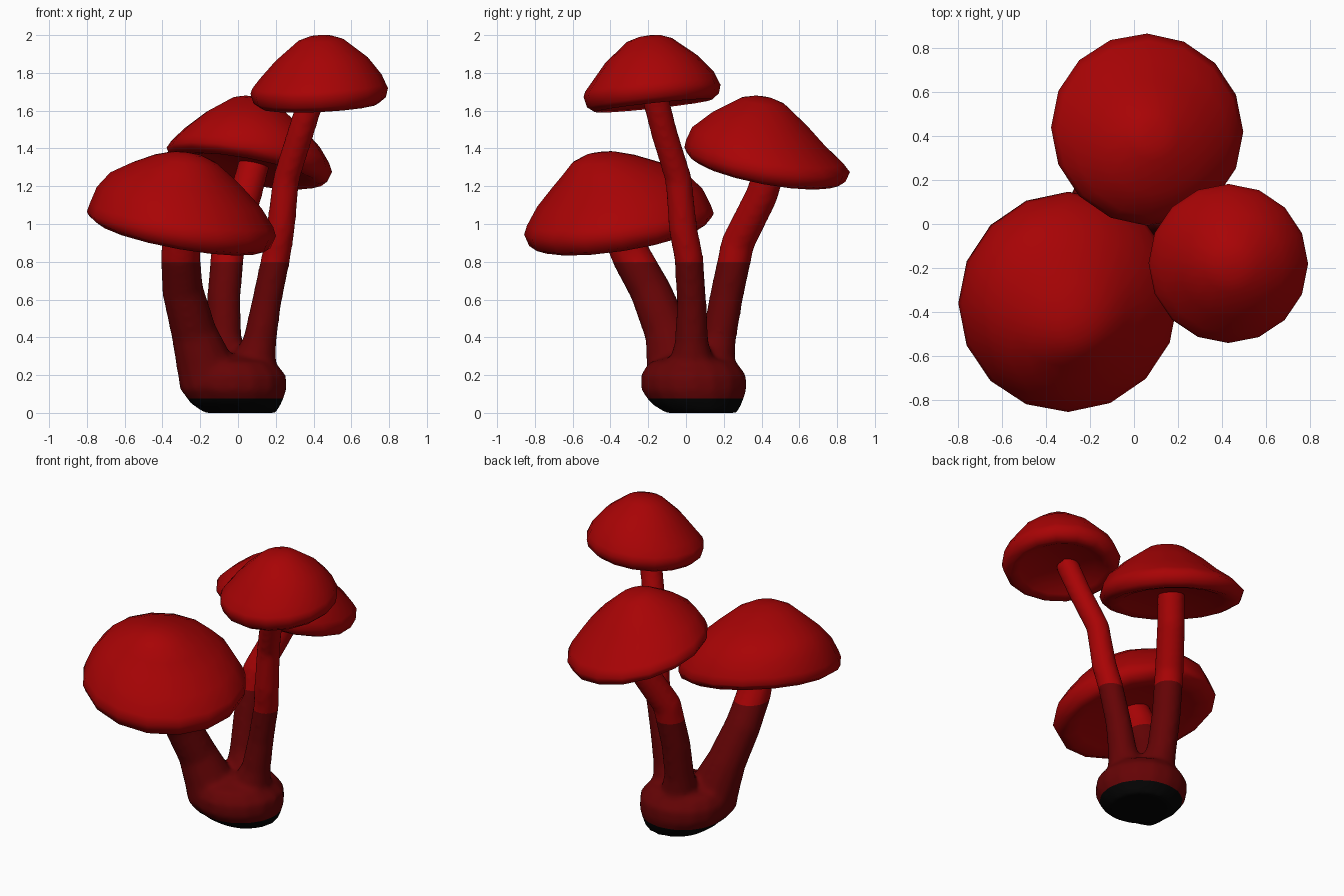
import bpy, bmesh, math
from mathutils import Vector

if "Cube" in bpy.data.objects:
    bpy.data.objects.remove(bpy.data.objects["Cube"])


def material(name, rgb):
    m = bpy.data.materials.new(name)
    m.diffuse_color = (*rgb, 1)
    m.use_nodes = True
    m.node_tree.nodes["Principled BSDF"].inputs["Base Color"].default_value = m.diffuse_color
    return m


MATS = [material("black", (0.001, 0.001, 0.001)),
        material("dark red", (0.13, 0.001, 0.0015)),
        material("bright red", (0.39, 0.001, 0.0015))]
BANDS = (0.075, 0.80)      # heights where the colour changes


def loft(bm, rings, sides):
    """Skin rings of (centre, normal, radius) into bm; radius 0 makes a pole."""
    loops = []
    for c, n, r in rings:
        c, n = Vector(c), Vector(n).normalized()
        if r == 0:
            loops.append([bm.verts.new(c)])
            continue
        u = (Vector((1, 0, 0)) - n * n.x).normalized()
        v = n.cross(u)
        loops.append([bm.verts.new(c + r * (u * math.cos(a) + v * math.sin(a)))
                      for a in (2 * math.pi * i / sides for i in range(sides))])
    for a, b in zip(loops, loops[1:]):
        for i in range(sides):
            j = (i + 1) % sides
            quad = [a[i % len(a)], a[j % len(a)], b[j % len(b)], b[i % len(b)]]
            bm.faces.new(list(dict.fromkeys(quad)))
    for end in (loops[0], loops[-1]):
        if len(end) > 1:
            bm.faces.new(end)
    bmesh.ops.recalc_face_normals(bm, faces=bm.faces[:])


def add_object(name, bm):
    me = bpy.data.meshes.new(name)
    bm.to_mesh(me)
    bm.free()
    for m in MATS:
        me.materials.append(m)
    ob = bpy.data.objects.new(name, me)
    bpy.context.collection.objects.link(ob)
    return ob


def paint(me, sharp):
    """Cut at the colour heights, colour by height and shade smooth."""
    bm = bmesh.new()
    bm.from_mesh(me)
    for z in BANDS:
        bmesh.ops.bisect_plane(bm, geom=bm.verts[:] + bm.edges[:] + bm.faces[:],
                               plane_co=(0, 0, z), plane_no=(0, 0, 1))
    for f in bm.faces:
        f.material_index = sum(f.calc_center_median().z > z for z in BANDS)
        f.smooth = True
    bm.to_mesh(me)
    bm.free()
    me.set_sharp_from_angle(angle=math.radians(sharp))


def stem(bm, path):
    """Tube along (x, y, z, radius) points."""
    pts = [Vector(p[:3]) for p in path]
    loft(bm, [(pts[i], pts[min(i + 1, len(pts) - 1)] - pts[max(i - 1, 0)], p[3])
              for i, p in enumerate(path)], 12)


# hollow underside in units of cap radius: (distance from axis, depth)
UNDER = [(0.965, 0.12), (0.86, 0.19), (0.72, 0.15), (0.58, 0.08), (0, 0.05)]


def cap(name, centre, slope, radius, height, dome, depth, steeper):
    """Tilted cap; dome rows are (radius, height, x shift, y shift)."""
    centre, bm = Vector(centre), bmesh.new()
    n = Vector((*slope, 1)).normalized()
    under = Vector((slope[0] * steeper, slope[1] * steeper, 1)).normalized()
    rings = [(centre + n * h * height + Vector((dx, dy, 0)), n, r * radius)
             for r, h, dx, dy in dome]
    rings.append((centre, n, radius))
    rings += [(centre - under * d * radius * depth, under, r * radius) for r, d in UNDER]
    loft(bm, rings, 16)
    paint(add_object(name, bm).data, 95)


# swollen foot
FOOT = [(0.012, 0.082, 0, 0.19), (-0.01, 0.055, 0.05, 0.242), (-0.022, 0.042, 0.12, 0.28),
        (-0.025, 0.04, 0.20, 0.28), (-0.035, 0.035, 0.265, 0.235),
        (-0.03, 0.04, 0.31, 0.10)]
base = bmesh.new()
loft(base, [((x, y, z), (0, 0, 1), r) for x, y, z, r in FOOT], 16)

# three stems, flared where they leave the foot
stem(base, [(-0.12, -0.03, 0.07, 0.12), (-0.15, -0.05, 0.17, 0.165),
            (-0.185, -0.065, 0.28, 0.148), (-0.235, -0.10, 0.43, 0.122),
            (-0.293, -0.19, 0.65, 0.111), (-0.305, -0.29, 0.83, 0.106),
            (-0.29, -0.37, 1.02, 0.102)])
stem(base, [(-0.03, 0.10, 0.14, 0.11), (-0.055, 0.145, 0.27, 0.118),
            (-0.073, 0.175, 0.40, 0.092), (-0.075, 0.215, 0.62, 0.09),
            (-0.05, 0.275, 0.90, 0.09), (0.04, 0.40, 1.15, 0.087),
            (0.09, 0.46, 1.34, 0.085)])
stem(base, [(0.05, 0.03, 0.14, 0.11), (0.085, 0.03, 0.27, 0.12),
            (0.115, 0.03, 0.38, 0.09), (0.15, 0.03, 0.58, 0.08),
            (0.20, 0.015, 0.82, 0.078), (0.225, -0.015, 0.97, 0.077),
            (0.255, -0.04, 1.24, 0.072), (0.33, -0.115, 1.48, 0.071),
            (0.40, -0.17, 1.70, 0.072)])

# fuse foot and stems into one softly blended body
body = add_object("stems_and_foot", base)
rem = body.modifiers.new("fuse", "REMESH")
rem.mode, rem.voxel_size = "VOXEL", 0.018
soft = body.modifiers.new("soften", "SMOOTH")
soft.factor, soft.iterations = 0.5, 8
dg = bpy.context.evaluated_depsgraph_get()
fused = bpy.data.meshes.new_from_object(body.evaluated_get(dg))
body.modifiers.clear()
body.data = fused
if not fused.materials:
    for m in MATS:
        fused.materials.append(m)
paint(fused, 80)

# three tilted caps, each with its own lopsided dome
cap("front_cap", (-0.30, -0.355, 1.0), (0.13, -0.11), 0.505, 0.385,
    [(0, 1, -0.02, -0.06), (0.16, 0.98, -0.02, -0.055), (0.34, 0.90, -0.025, -0.04),
     (0.53, 0.76, -0.04, 0.0), (0.71, 0.60, -0.05, 0.025), (0.87, 0.37, -0.03, 0.02),
     (0.97, 0.12, -0.005, 0.005)], 0.72, 1.4)
cap("back_cap", (0.06, 0.43, 1.34), (0.15, 0.15), 0.443, 0.34,
    [(0, 1, -0.04, -0.07), (0.13, 0.985, -0.03, -0.07), (0.27, 0.93, -0.02, -0.07),
     (0.58, 0.64, -0.01, -0.07), (0.81, 0.36, 0.0, -0.06), (0.95, 0.13, 0.0, -0.02)],
    0.75, 1.25)
cap("tall_cap", (0.43, -0.18, 1.705), (-0.04, -0.09), 0.364, 0.297,
    [(0, 1, 0.02, 0.02), (0.16, 0.98, 0.02, 0.015), (0.33, 0.91, 0.02, 0.01),
     (0.67, 0.57, 0.02, 0.01), (0.89, 0.25, 0.01, 0.01), (0.97, 0.09, 0, 0)],
    1.15, 1.2)
